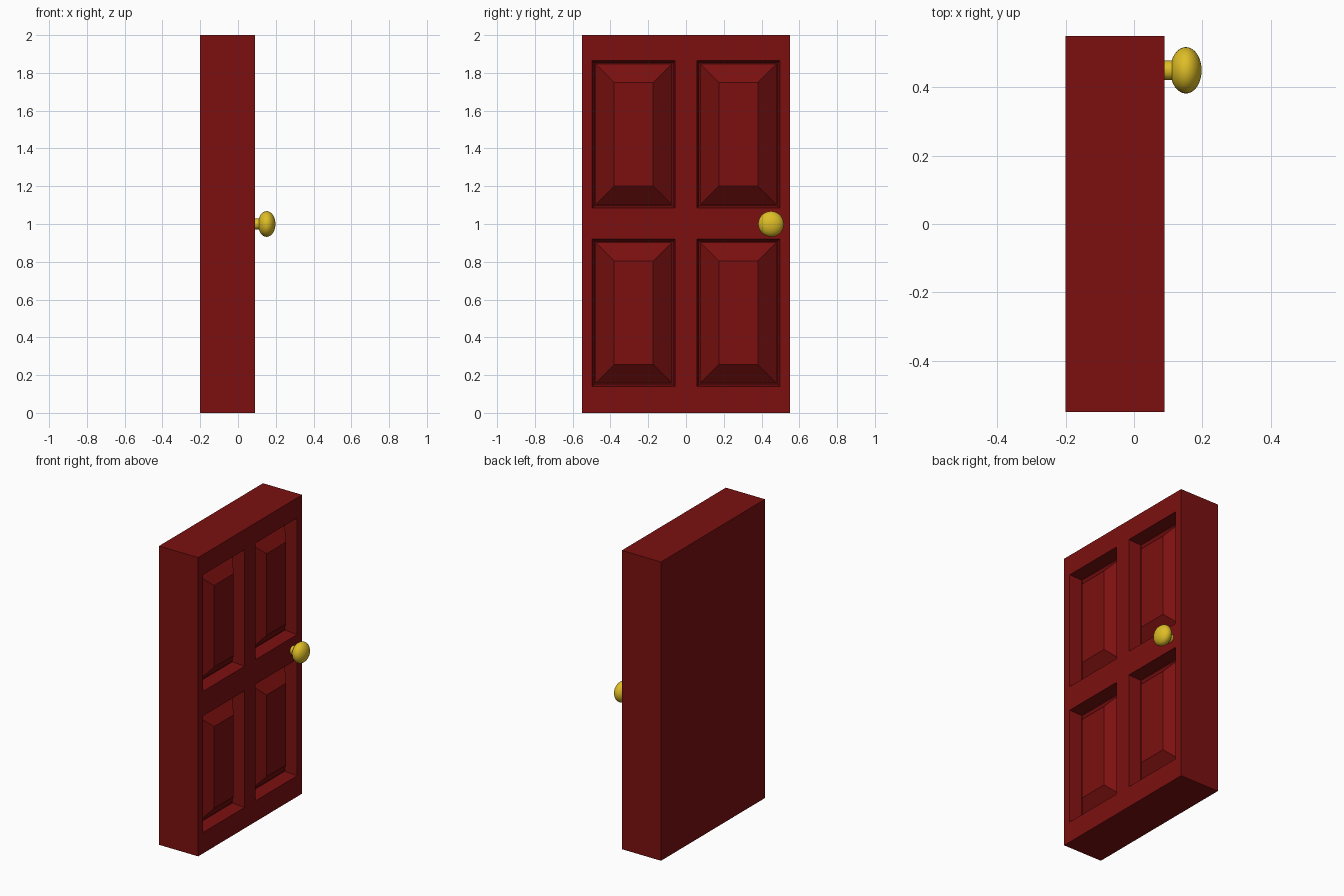
import bpy, bmesh, math
from mathutils import Matrix

if "Cube" in bpy.data.objects:
    bpy.data.objects.remove(bpy.data.objects["Cube"])

FRONT, BACK = 0.09, -0.20


def material(name, rgb):
    m = bpy.data.materials.new(name)
    m.diffuse_color = (*rgb, 1)
    m.use_nodes = True
    m.node_tree.nodes["Principled BSDF"].inputs["Base Color"].default_value = m.diffuse_color
    return m


red = material("dark red paint", (0.2, 0.005, 0.005))
gold = material("gold", (0.73, 0.51, 0.02))


def finish(bm, name, mat):
    bmesh.ops.remove_doubles(bm, verts=bm.verts[:], dist=1e-5)
    bmesh.ops.recalc_face_normals(bm, faces=bm.faces[:])
    me = bpy.data.meshes.new(name)
    bm.to_mesh(me)
    bm.free()
    me.materials.append(mat)
    ob = bpy.data.objects.new(name, me)
    bpy.context.collection.objects.link(ob)
    return ob


# Door slab: gridded front with four recessed, raised-field panels
ys = [-0.55, -0.497, -0.058, 0.058, 0.497, 0.55]
zs = [0, 0.14, 0.92, 1.085, 1.865, 2.0]
bm = bmesh.new()


def quad(*pts):
    bm.faces.new([bm.verts.new(p) for p in pts])


def ring(y0, y1, z0, z1, inset, depth):
    x = FRONT - depth
    a, b, c, d = y0 + inset, y1 - inset, z0 + inset, z1 - inset
    return [(x, a, c), (x, b, c), (x, b, d), (x, a, d)]


for i in range(5):
    for j in range(5):
        cell = (ys[i], ys[i + 1], zs[j], zs[j + 1])
        if i in (1, 3) and j in (1, 3):
            # steep wall, narrow groove floor, bevel up to the flat field
            rings = [ring(*cell, ins, dep) for ins, dep in
                     ((0, 0), (0.012, 0.083), (0.018, 0.083), (0.116, 0))]
            for p, q in zip(rings, rings[1:]):
                for k in range(4):
                    n = (k + 1) % 4
                    quad(p[k], p[n], q[n], q[k])
            quad(*rings[-1])
        else:
            quad(*ring(*cell, 0, 0))

# Sides and back, extruded from the outer border
bmesh.ops.remove_doubles(bm, verts=bm.verts[:], dist=1e-5)
border = [e for e in bm.edges if e.is_boundary]
ext = bmesh.ops.extrude_edge_only(bm, edges=border)["geom"]
for v in ext:
    if isinstance(v, bmesh.types.BMVert):
        v.co.x = BACK
bmesh.ops.holes_fill(bm, edges=[e for e in bm.edges if e.is_boundary], sides=0)
finish(bm, "door", red)

# Knob stem
bm = bmesh.new()
bmesh.ops.create_cone(bm, cap_ends=True, segments=32, radius1=0.029, radius2=0.029, depth=0.06,
                      matrix=Matrix.Translation((0.105, 0.45, 1.0)) @ Matrix.Rotation(math.pi / 2, 4, 'Y'))
stem = finish(bm, "knob_stem", gold)

# Flattened round knob
bm = bmesh.new()
bmesh.ops.create_uvsphere(bm, u_segments=32, v_segments=16, radius=1,
                          matrix=Matrix.Translation((0.152, 0.45, 1.0))
                          @ Matrix.Diagonal((0.046, 0.068, 0.068, 1))
                          @ Matrix.Rotation(math.pi / 2, 4, 'Y'))
knob = finish(bm, "knob", gold)

for ob in (stem, knob):
    bpy.ops.object.select_all(action='DESELECT')
    ob.select_set(True)
    bpy.context.view_layer.objects.active = ob
    bpy.ops.object.shade_smooth_by_angle(angle=math.radians(35))
